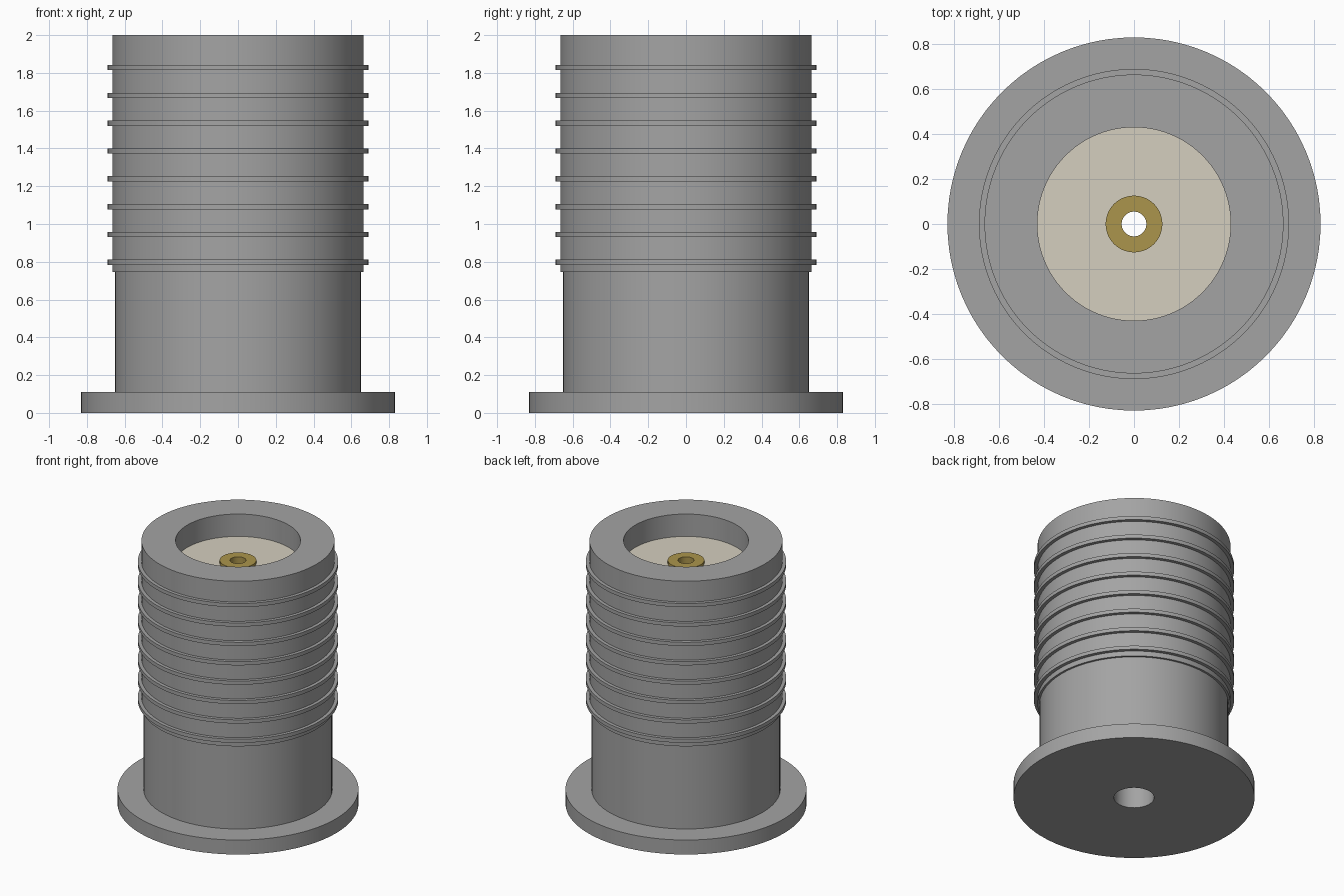
import bpy
import bmesh
import math

if "Cube" in bpy.data.objects:
    bpy.data.objects.remove(bpy.data.objects["Cube"], do_unlink=True)

SEGMENTS = 96


def material(name, rgb):
    mat = bpy.data.materials.new(name)
    mat.use_nodes = True
    color = (*rgb, 1.0)
    mat.diffuse_color = color
    mat.node_tree.nodes["Principled BSDF"].inputs["Base Color"].default_value = color
    return mat


def lathe(name, profile, mat):
    """Revolve a closed (radius, height) outline around z."""
    bm = bmesh.new()
    rings = []
    for i in range(SEGMENTS):
        a = 2 * math.pi * i / SEGMENTS
        rings.append([bm.verts.new((r * math.cos(a), r * math.sin(a), z)) for r, z in profile])
    n = len(profile)
    for i in range(SEGMENTS):
        a, b = rings[i], rings[(i + 1) % SEGMENTS]
        for j in range(n):
            k = (j + 1) % n
            bm.faces.new((a[j], b[j], b[k], a[k]))
    bmesh.ops.recalc_face_normals(bm, faces=bm.faces)
    mesh = bpy.data.meshes.new(name)
    bm.to_mesh(mesh)
    bm.free()
    obj = bpy.data.objects.new(name, mesh)
    bpy.context.collection.objects.link(obj)
    mesh.materials.append(mat)
    bpy.ops.object.select_all(action='DESELECT')
    obj.select_set(True)
    bpy.context.view_layer.objects.active = obj
    bpy.ops.object.shade_smooth_by_angle(angle=math.radians(30))
    return obj


def tube(name, inner, outer, z0, z1, mat):
    return lathe(name, [(inner, z0), (outer, z0), (outer, z1), (inner, z1)], mat)


steel = material("grey metal", (0.37, 0.37, 0.37))
plastic = material("cream insulator", (0.66, 0.62, 0.52))
brass = material("brass", (0.41, 0.30, 0.072))

# Shell: flange, plain neck, wider threaded barrel, top recess and rear bore
lathe("shell", [
    (0.138, 0.0), (0.83, 0.0), (0.83, 0.11), (0.65, 0.11), (0.65, 0.745),
    (0.665, 0.745), (0.665, 2.0), (0.43, 2.0), (0.43, 0.745), (0.138, 0.745),
], steel)

# Thread ridges around the barrel
for i in range(8):
    z = 0.797 + i * 0.1473
    tube(f"thread_ridge_{i + 1}", 0.66, 0.69, z - 0.014, z + 0.014, steel)

# Insulator disc at the bottom of the recess, with the hollow contact through it
tube("insulator", 0.12, 0.432, 0.74, 1.83, plastic)
tube("centre_contact", 0.055, 0.126, 0.735, 1.85, brass)
